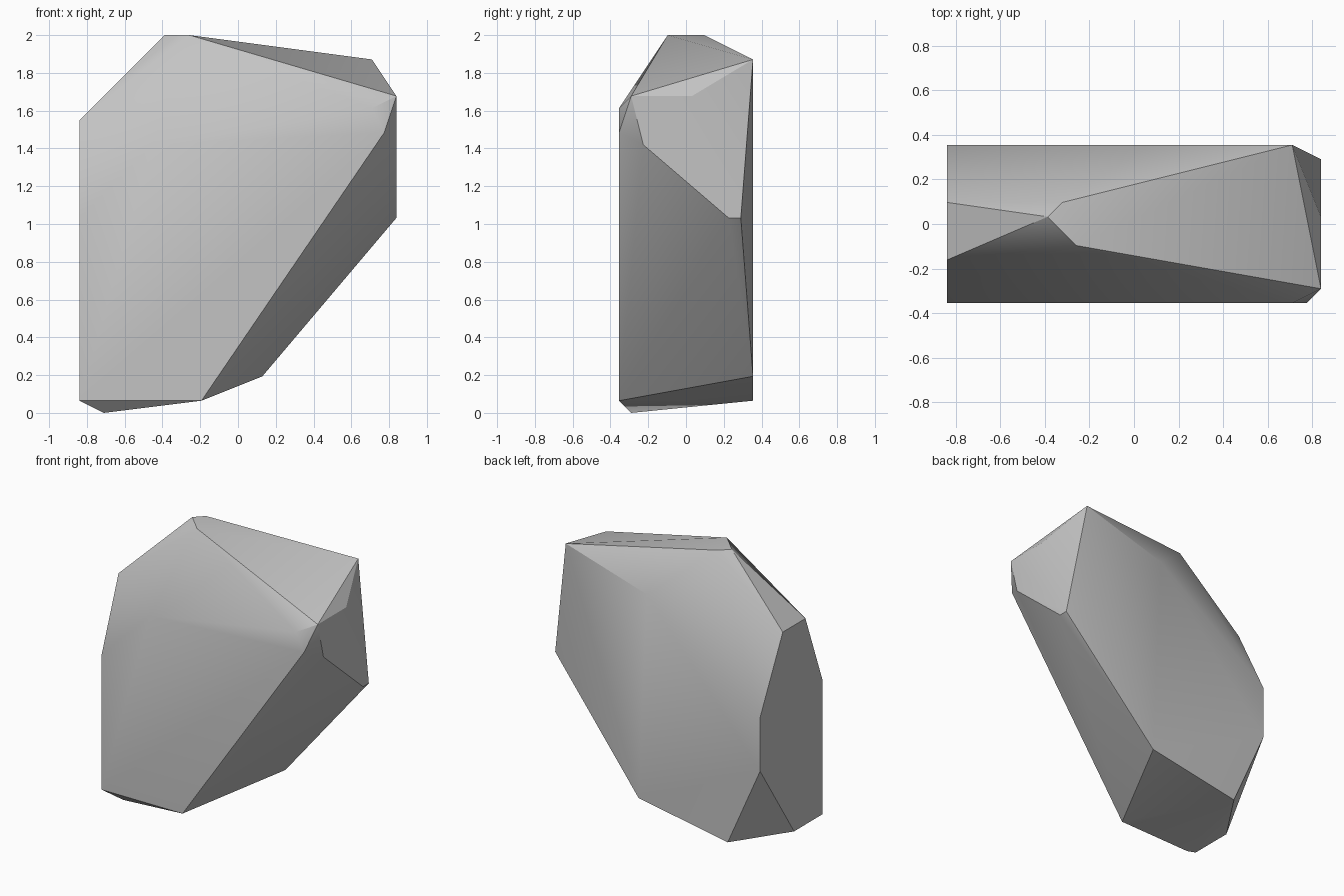
import bpy
import bmesh
import math
from mathutils import Vector

default_cube = bpy.data.objects.get("Cube")
if default_cube:
    bpy.data.objects.remove(default_cube, do_unlink=True)

# Corner positions in grid steps, grouped by the side of the boulder
STEP = 2 / 31
HALF_DEPTH = 5.5
corners = {
    "front": [(-13, 0, 1), (-3, 0, 1), (12, 0, 23), (11, 0, 25), (-13, 0, 16), (-7, 0, 22)],
    "peak": [(-6, 6, 31), (-5, 7, 31), (-4, 4, 31)],
    "low_x_side": [(-13, 3, 24), (-13, 7, 24), (-13, 11, 16), (-13, 11, 10), (-13, 5, 1)],
    "high_x_side": [(13, 1, 26), (13, 2, 22), (13, 9, 16), (13, 10, 16), (13, 6, 26)],
    "back": [(11, 11, 29), (1, 11, 26), (2, 11, 3), (-9, 11, 1)],
    "base": [(-11, 1, 0)],
}


def make_material(name, colour):
    material = bpy.data.materials.new(name)
    material.use_nodes = True
    material.diffuse_color = colour
    shader = next(n for n in material.node_tree.nodes if n.type == "BSDF_PRINCIPLED")
    shader.inputs["Base Color"].default_value = colour
    return material


def make_boulder(name, groups, material):
    """Wrap a convex faceted skin around the corner points."""
    bm = bmesh.new()
    for points in groups.values():
        for x, y, z in points:
            bm.verts.new(Vector((x, y - HALF_DEPTH, z)) * STEP)
    bmesh.ops.convex_hull(bm, input=bm.verts[:])
    # Merge the triangles that lie in one plane into clean facets
    bmesh.ops.dissolve_limit(bm, angle_limit=math.radians(0.5),
                             verts=bm.verts[:], edges=bm.edges[:])
    bmesh.ops.recalc_face_normals(bm, faces=bm.faces[:])
    mesh = bpy.data.meshes.new(name)
    bm.to_mesh(mesh)
    bm.free()
    mesh.materials.append(material)
    boulder = bpy.data.objects.new(name, mesh)
    bpy.context.collection.objects.link(boulder)
    return boulder


stone_grey = make_material("stone_grey", (0.55, 0.55, 0.55, 1))
boulder = make_boulder("boulder", corners, stone_grey)

# Soft blends between shallow facets, crisp ridges elsewhere
bpy.ops.object.select_all(action="DESELECT")
boulder.select_set(True)
bpy.context.view_layer.objects.active = boulder
bpy.ops.object.shade_smooth_by_angle(angle=math.radians(30))
